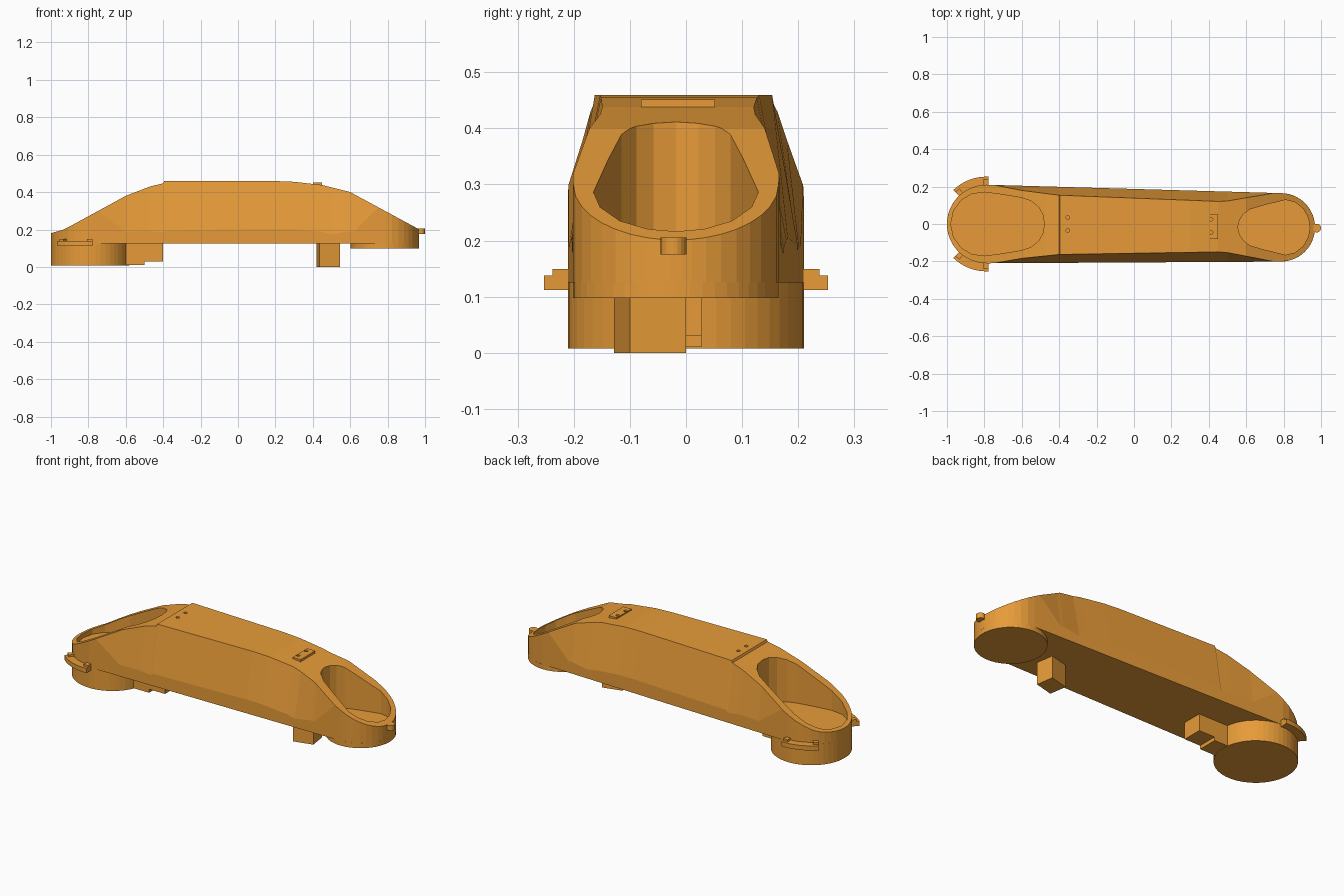
import bpy, bmesh, math

if "Cube" in bpy.data.objects:
    bpy.data.objects.remove(bpy.data.objects["Cube"])

orange = bpy.data.materials.new("orange_paint")
orange.diffuse_color = (0.8, 0.33, 0.04, 1)
orange.use_nodes = True
orange.node_tree.nodes["Principled BSDF"].inputs["Base Color"].default_value = orange.diffuse_color


def finish(name, bm):
    bmesh.ops.remove_doubles(bm, verts=bm.verts, dist=0.0005)
    bmesh.ops.recalc_face_normals(bm, faces=bm.faces)
    me = bpy.data.meshes.new(name)
    bm.to_mesh(me)
    bm.free()
    me.materials.append(orange)
    ob = bpy.data.objects.new(name, me)
    bpy.context.collection.objects.link(ob)
    return ob


def loft(name, rings):
    bm = bmesh.new()
    vs = [[bm.verts.new(p) for p in r] for r in rings]
    n = len(rings[0])
    for a, b in zip(vs, vs[1:]):
        for i in range(n):
            j = (i + 1) % n
            bm.faces.new((a[i], a[j], b[j], b[i]))
    bm.faces.new(vs[0])
    bm.faces.new(vs[-1])
    return finish(name, bm)


def prism(name, pts, z0, z1):
    return loft(name, [[(x, y, z) for x, y in pts] for z in (z0, z1)])


def box(name, x0, x1, y0, y1, z0, z1):
    return prism(name, [(x0, y0), (x1, y0), (x1, y1), (x0, y1)], z0, z1)


def circle(cx, cy, r, n):
    return [(cx + r * math.cos(2 * math.pi * i / n),
             cy + r * math.sin(2 * math.pi * i / n)) for i in range(n)]


def sector(name, r0, r1, a0, a1, z0, z1, side):
    n = 8
    ang = [math.radians(a0 + (a1 - a0) * i / n) for i in range(n + 1)]
    pts = [(LX + r1 * math.cos(a), side * r1 * math.sin(a)) for a in ang]
    pts += [(LX + r0 * math.cos(a), side * r0 * math.sin(a)) for a in reversed(ang)]
    return prism(name, pts, z0, z1)


def lerp(table, x):
    if x <= table[0][0]:
        return table[0][1]
    for (xa, a), (xb, b) in zip(table, table[1:]):
        if x <= xb:
            return a + (b - a) * (x - xa) / (xb - xa)
    return table[-1][1]


def cut(ob, cutter):
    mod = ob.modifiers.new("cut", 'BOOLEAN')
    mod.operation = 'DIFFERENCE'
    mod.solver = 'EXACT'
    mod.object = cutter
    cutter.hide_render = True
    bpy.context.view_layer.objects.active = ob
    bpy.ops.object.modifier_apply(modifier=mod.name)
    bpy.data.objects.remove(cutter)


# End circles and the profiles along the arm
LX, LR = -0.79, 0.21
RX, RY, RR = 0.785, -0.018, 0.183
TOP = [(-1, .18), (-.93, .2), (-.6, .38), (-.47, .43), (-.4, .447), (-.395, .459),
       (.2, .459), (.3, .455), (.45, .438), (.6, .4), (.97, .2)]
DROP = [(-.75, 0), (-.6, .19), (-.4, .265), (.5, .25), (.62, .2), (.75, 0)]
INSET = [(-.75, 0), (-.6, .025), (-.4, .045), (.48, .054), (.75, 0)]


def sides(x):
    if x < LX:
        h = math.sqrt(max(LR**2 - (x - LX)**2, 0))
        return -h, h
    if x > RX:
        h = math.sqrt(max(RR**2 - (x - RX)**2, 0))
        return RY - h, RY + h
    t = (x - LX) / (RX - LX)
    return -LR + t * (RY - RR + LR), LR + t * (RY + RR - LR)


# Arm shell: chamfered section lofted along x with round ends
angles = [3, 9, 17, 26, 36, 46, 56, 66, 78, 90]
xs = [LX - LR * math.cos(math.radians(a)) for a in angles]
xs += [-.75, -.6, -.47, -.4, -.395, .2, .3, .45, .5, .6, .62, .75]
xs += [RX + RR * math.cos(math.radians(a)) for a in reversed(angles)]
rings = []
for x in xs:
    lo, hi = sides(x)
    t = lerp(TOP, x)
    s, i = t - lerp(DROP, x), lerp(INSET, x)
    rings.append([(x, lo, .125), (x, lo, s), (x, lo + i, t),
                  (x, hi - i, t), (x, hi, s), (x, hi, .125)])
arm = loft("arm_shell", rings)

# Open pockets at both ends
left = [(-.48, 0), (-.487, .05), (-.51, .09), (-.55, .123), (-.6, .14), (-.7, .157),
        (-.8, .17), (-.87, .16), (-.925, .125), (-.965, .07), (-.98, 0)]
right = [(.555, 0), (.565, .04), (.585, .07), (.62, .097), (.7, .12), (.81, .147),
         (.86, .135), (.905, .1), (.932, .05), (.94, 0)]
for half, cy in ((left, 0), (right, RY)):
    pts = [(x, cy + y) for x, y in half]
    pts += [(x, cy - y) for x, y in reversed(half[1:-1])]
    cut(arm, prism("pocket_cutter", pts, .16, .6))

# Screw holes in the top
for x, y in ((-.355, .035), (-.355, -.035)):
    cut(arm, prism("hole_cutter", circle(x, y, .01, 12), .43, .6))

# Raised pad with two screw holes
pad = box("top_pad", .4, .45, -.08, .052, .425, .451)
for y in (.025, -.045):
    cut(pad, prism("hole_cutter", circle(.412, y, .01, 12), .44, .6))

# Joint drums under the ends
prism("left_joint_drum", circle(LX, 0, LR, 48), .008, .126)
prism("right_joint_drum", circle(RX, RY, RR, 48), .098, .126)

# Connector beside the left drum and peg under the right side
box("connector", -.62, -.4, -.085, .028, .03, .13)
box("connector_ledge", -.62, -.5, -.085, .028, .01, .03)
prism("lower_peg", [(.435, -.128), (.545, -.1), (.53, 0), (.42, -.028)], 0, .13)

# Curved clips on both sides of the left drum
for side, label in ((-1, "front"), (1, "back")):
    sector(label + "_clip", .2, .253, 87, 134, .112, .138, side)
    for k, a in enumerate((87, 127)):
        sector(f"{label}_clip_stop_{k + 1}", .2, .238, a, a + 7, .112, .149, side)

# Round tab on the right tip
prism("end_tab", circle(.977, -.022, .023, 20), .175, .205)
